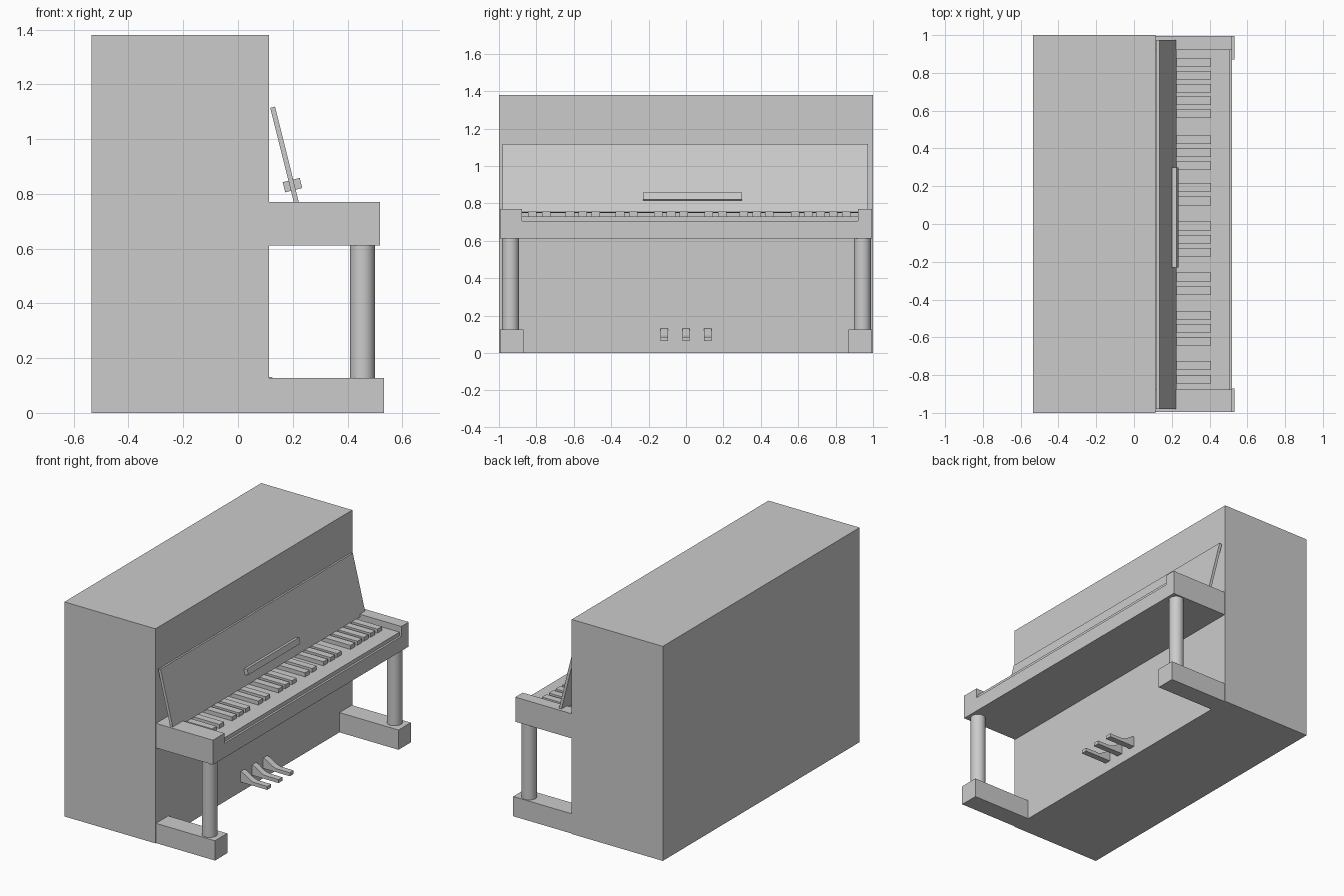
import bpy, bmesh, math

if "Cube" in bpy.data.objects:
    bpy.data.objects.remove(bpy.data.objects["Cube"])


def prism(name, profile, y0, y1):
    """Extrude an (x, z) profile along y."""
    bm = bmesh.new()
    face = bm.faces.new([bm.verts.new((x, y0, z)) for x, z in profile])
    ext = bmesh.ops.extrude_face_region(bm, geom=[face])
    verts = [v for v in ext["geom"] if isinstance(v, bmesh.types.BMVert)]
    bmesh.ops.translate(bm, verts=verts, vec=(0, y1 - y0, 0))
    bmesh.ops.recalc_face_normals(bm, faces=bm.faces)
    mesh = bpy.data.meshes.new(name)
    bm.to_mesh(mesh)
    bm.free()
    obj = bpy.data.objects.new(name, mesh)
    bpy.context.collection.objects.link(obj)
    return obj


def box(name, x0, x1, y0, y1, z0, z1):
    return prism(name, [(x0, z0), (x1, z0), (x1, z1), (x0, z1)], y0, y1)


def tilted_box(name, x, z, width, height, y0, y1):
    obj = box(name, -width / 2, width / 2, y0, y1, -height / 2, height / 2)
    obj.location = (x, 0, z)
    obj.rotation_euler.y = math.radians(-14)
    return obj


FRONT = 0.113  # front plane of the cabinet

# Cabinet
box("cabinet", -0.535, FRONT, -1, 1, 0, 1.38)

# Key bed with a lower front ledge, and raised cheeks at both ends
prism("key_bed", [(FRONT, 0.612), (0.518, 0.612), (0.518, 0.705),
                  (0.505, 0.705), (0.505, 0.73), (FRONT, 0.73)], -0.877, 0.92)
box("cheek_left", FRONT, 0.518, -0.995, -0.877, 0.612, 0.77)
box("cheek_right", FRONT, 0.518, 0.92, 0.995, 0.612, 0.77)

# Black keys
key_positions = [0.857, 0.788, 0.719, 0.653, 0.584, 0.446, 0.379, 0.308,
                 0.194, 0.122, -0.011, -0.08, -0.149, -0.281, -0.353,
                 -0.483, -0.552, -0.62, -0.748, -0.822]
for i, y in enumerate(key_positions):
    box(f"black_key_{i + 1}", 0.2, 0.408, y - 0.023, y + 0.023, 0.73, 0.756)

# Sloping music panel and its ledge
tilted_box("music_panel", 0.172, 0.934, 0.018, 0.376, -0.98, 0.974)
tilted_box("music_ledge", 0.199, 0.832, 0.064, 0.038, -0.23, 0.30)

# Feet and round legs
for side, y0, y1, leg_y in (("left", -0.995, -0.87, -0.938),
                            ("right", 0.87, 0.995, 0.943)):
    box(f"foot_{side}", FRONT, 0.533, y0, y1, 0, 0.127)
    bpy.ops.mesh.primitive_cylinder_add(vertices=32, radius=0.0455, depth=0.485,
                                        location=(0.4545, leg_y, 0.3695))
    bpy.context.object.name = f"leg_{side}"
    bpy.ops.object.shade_smooth_by_angle()

# Pedals
pedal_profile = [(FRONT, 0.064), (0.302, 0.064), (0.302, 0.086), (0.205, 0.087),
                 (0.18, 0.095), (0.135, 0.124), (0.122, 0.131), (FRONT, 0.131)]
for name, y in (("left", -0.115), ("middle", 0), ("right", 0.115)):
    prism(f"pedal_{name}", pedal_profile, y - 0.02, y + 0.02)
